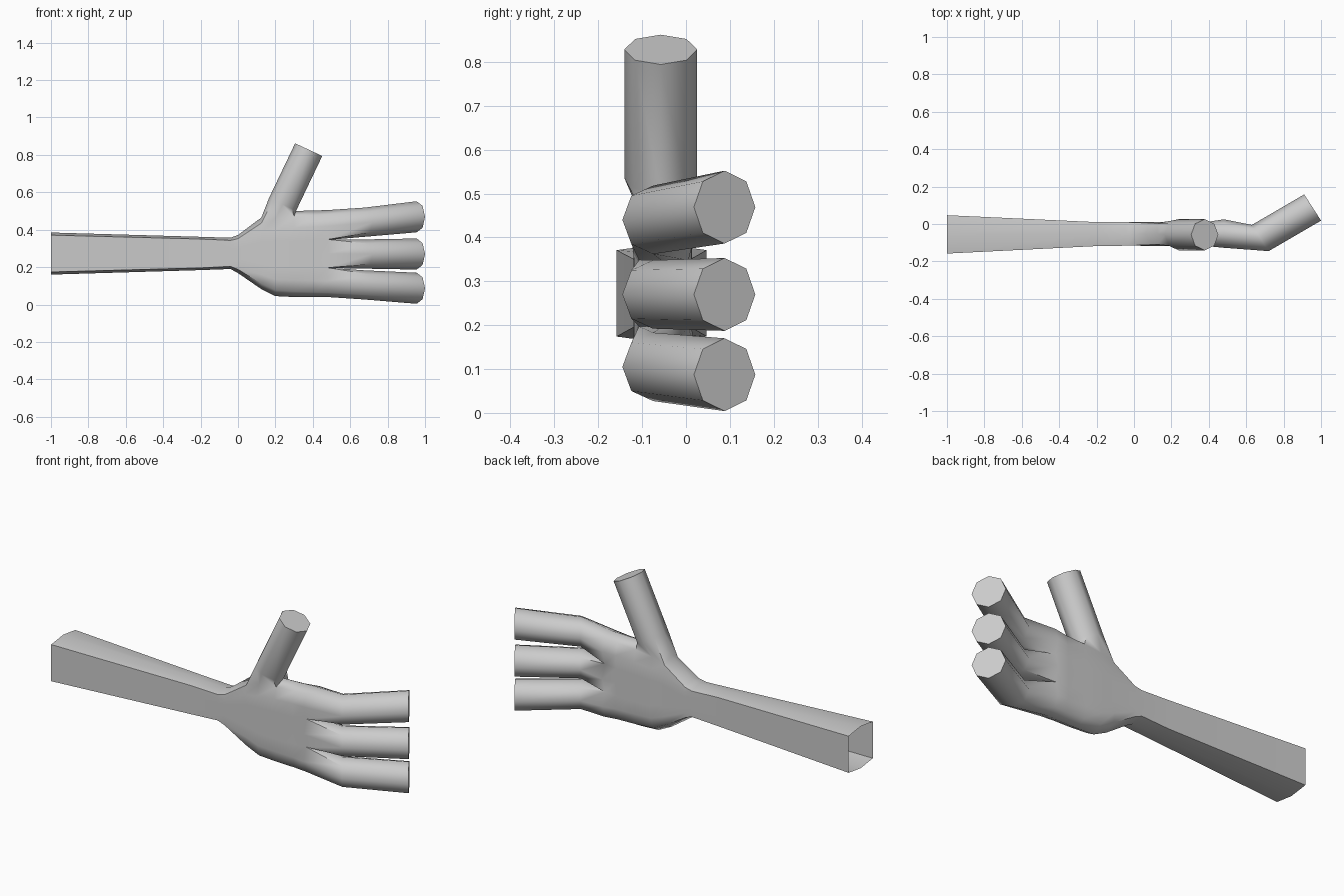
import bpy, bmesh
from math import sin, cos, pi, radians
from mathutils import Vector

if "Cube" in bpy.data.objects:
    bpy.data.objects.remove(bpy.data.objects["Cube"])

bm = bmesh.new()
FR = [0, .15, .32, .5, .68, .85, 1]      # spread of points over palm width


def section(x, z0, z1, y0, y1, e, end_q, valley_q):
    """16-point cross-section: low end, 7 front, high end, 7 back."""
    cy, h = (y0 + y1) / 2, (y1 - y0) / 2

    def row(sign):
        q = [end_q, 1, valley_q, 1, valley_q, 1, end_q]
        return [bm.verts.new((x, cy + sign * h * q[j], z0 + e + (z1 - z0 - 2 * e) * FR[j]))
                for j in range(7)]
    low, high = bm.verts.new((x, cy, z0)), bm.verts.new((x, cy, z1))
    return [low] + row(-1) + [high] + row(1)[::-1]


def bridge(a, b, skip=()):
    n = len(a)
    for i in range(n):
        if i not in skip:
            bm.faces.new((a[i], a[(i + 1) % n], b[(i + 1) % n], b[i]))


def octagon(center, u, v, start=0):
    """Eight points beginning at -u, turning towards +v."""
    c, u, v = Vector(center), Vector(u), Vector(v)
    return [bm.verts.new(c - u * cos((s + start) * pi / 4) + v * sin((s + start) * pi / 4))
            for s in range(8)]


# forearm and palm: x, z low, z high, y front, y back, bevel, edge and valley depth
stations = [
    (-1.00, .160, .385, -.158, .047, .014, 1, 1),
    (-0.20, .184, .362, -.118, .010, .012, 1, 1),
    (-0.04, .190, .357, -.116, .010, .014, 1, 1),
    (0.00, .168, .372, -.116, .010, .020, .97, 1),
    (0.125, .082, .465, -.117, .011, .030, .88, 1),
    (0.20, .045, .490, -.119, .013, .032, .82, 1),
    (0.30, .040, .500, -.120, .014, .030, .78, 1),
    (0.41, .040, .503, -.120, .014, .026, .75, .97),
    (0.48, .040, .505, -.127, .025, .023, .72, .74),
]
rings = [section(*s) for s in stations]
for i in range(len(rings) - 1):
    bridge(rings[i], rings[i + 1], (7, 8) if i in (4, 5) else ())

# thumb grows out of the gap in the upper palm edge
A, C, B = rings[4:7]
loop = [A[7], A[8], A[9], C[9], B[9], B[8], B[7], C[7]]
u = Vector((.0725, 0, -.034))
for center in ((.238, -.0575, .535), (.378, -.0575, .828)):
    ring = octagon(center, u, (0, .083, 0), -1)
    bridge(loop, ring)
    loop = ring
bm.faces.new(loop)

# three fingers sharing web points, bent once towards the back
R = rings[-1]
web = [bm.verts.new((.50, -.055, z)) for z in (.195, .347)]
lows, highs = [R[0]] + web, web + [R[8]]
for k, (z_bend, z_tip) in enumerate(((.105, .087), (.270, .270), (.440, .469))):
    j = 2 * k
    loop = [lows[k], R[1 + j], R[2 + j], R[3 + j], highs[k], R[13 - j], R[14 - j], R[15 - j]]
    for center, hz in (((.675, -.075, z_bend), .078), ((.955, .088, z_tip), .083)):
        ring = octagon(center, (0, 0, hz), (.045, -.070, 0))
        bridge(loop, ring)
        loop = ring
    bm.faces.new(loop)

bmesh.ops.delete(bm, geom=[v for v in bm.verts if not v.link_faces], context='VERTS')
bmesh.ops.recalc_face_normals(bm, faces=bm.faces[:])
mesh = bpy.data.meshes.new("hand_and_forearm")
bm.to_mesh(mesh)
bm.free()
hand = bpy.data.objects.new("hand_and_forearm", mesh)
bpy.context.collection.objects.link(hand)
bpy.context.view_layer.objects.active = hand
hand.select_set(True)
bpy.ops.object.shade_smooth_by_angle(angle=radians(58))
